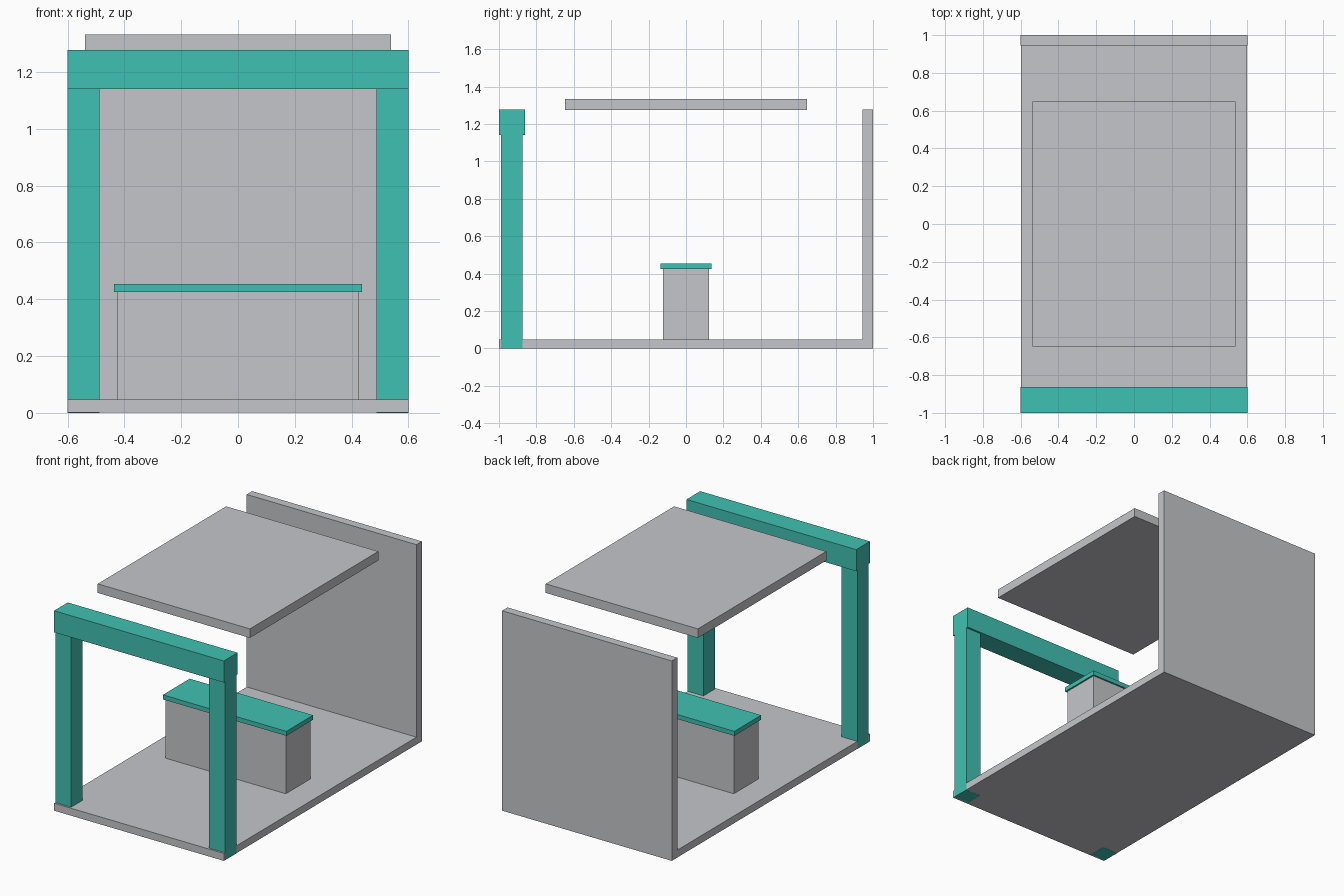
import bpy

if "Cube" in bpy.data.objects:
    bpy.data.objects.remove(bpy.data.objects["Cube"])


def material(name, color):
    mat = bpy.data.materials.new(name)
    mat.diffuse_color = (*color, 1.0)
    mat.use_nodes = True
    mat.node_tree.nodes["Principled BSDF"].inputs["Base Color"].default_value = mat.diffuse_color
    return mat


GREY = material("light grey", (0.558, 0.565, 0.591))
TEAL = material("teal", (0.051, 0.533, 0.445))


def box(name, x, y, z, mat):
    """Box from (min, max) ranges on each axis."""
    bpy.ops.mesh.primitive_cube_add(size=1)
    obj = bpy.context.object
    obj.name = name
    for v in obj.data.vertices:
        v.co = [r[1] if c > 0 else r[0] for c, r in zip(v.co, (x, y, z))]
    obj.data.materials.append(mat)
    return obj


# Floor, a hair inside the post faces so the posts show at its sides and underside
box("floor", (-0.5995, 0.5995), (-1.0, 1.0), (0.0005, 0.048), GREY)

# Back wall and floating roof panel
box("back_wall", (-0.6, 0.6), (0.945, 1.0), (0.048, 1.278), GREY)
box("roof_panel", (-0.538, 0.538), (-0.648, 0.648), (1.274, 1.332), GREY)

# Front gateway: two posts and a wider beam
for side, x in (("left", (-0.6, -0.488)), ("right", (0.488, 0.6))):
    box(side + "_post", x, (-0.988, -0.874), (0.0, 1.14), TEAL)
box("front_beam", (-0.6, 0.6), (-1.0, -0.862), (1.14, 1.278), TEAL)

# Counter with overhanging top
box("counter_body", (-0.425, 0.425), (-0.124, 0.124), (0.048, 0.425), GREY)
box("counter_top", (-0.436, 0.436), (-0.135, 0.135), (0.425, 0.454), TEAL)
